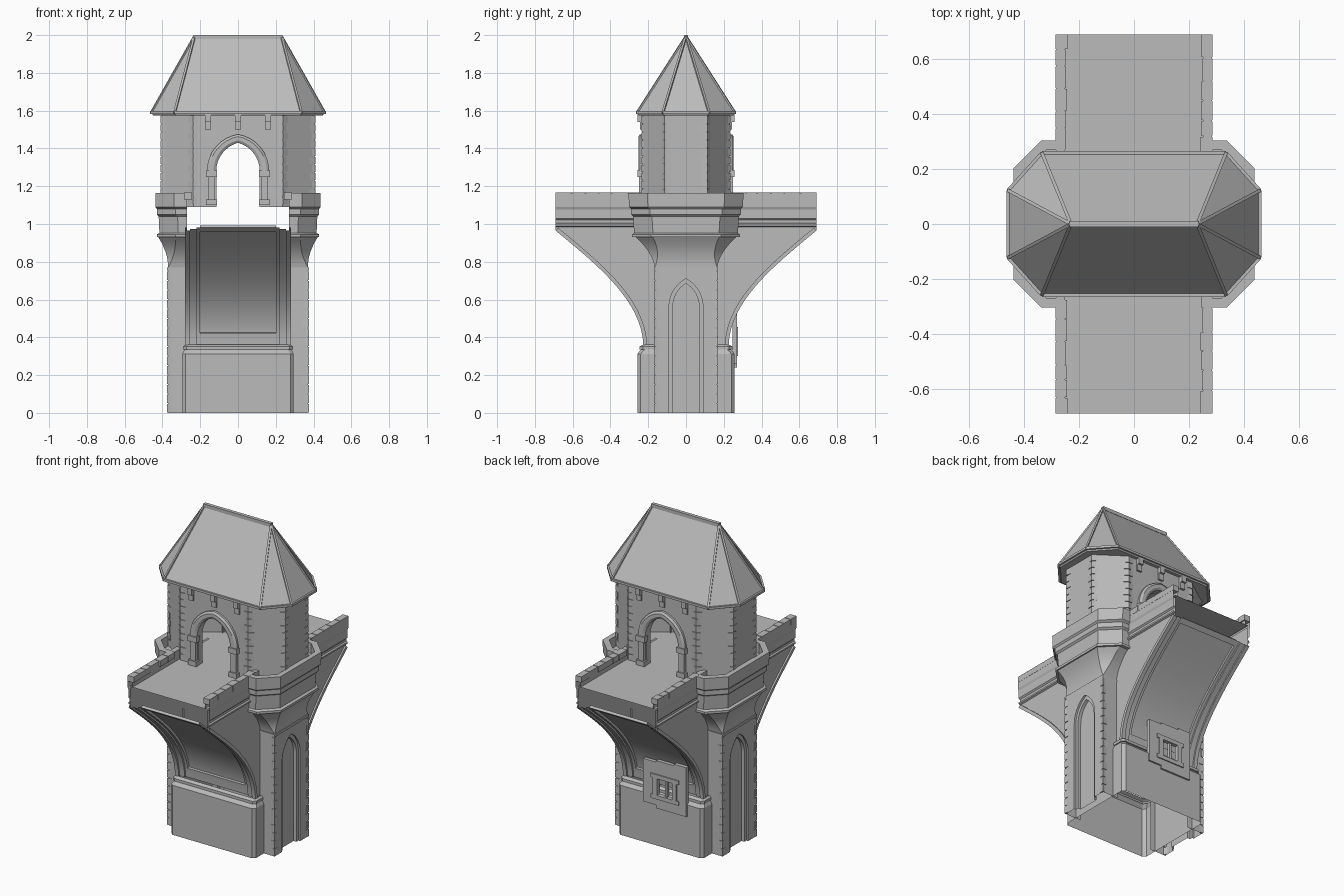
import bpy, bmesh, math, random
from mathutils import Vector
from mathutils.geometry import interpolate_bezier

random.seed(4)
cube = bpy.data.objects.get("Cube")
if cube:
    bpy.data.objects.remove(cube)

stone = bpy.data.materials.new("grey_stone")
stone.use_nodes = True
GREY = (0.5, 0.5, 0.5, 1)
stone.diffuse_color = GREY
stone.node_tree.nodes["Principled BSDF"].inputs["Base Color"].default_value = GREY


def finish(name, bm, smooth=True):
    bmesh.ops.remove_doubles(bm, verts=bm.verts, dist=0.0002)
    bmesh.ops.recalc_face_normals(bm, faces=bm.faces)
    me = bpy.data.meshes.new(name)
    bm.to_mesh(me)
    bm.free()
    me.materials.append(stone)
    ob = bpy.data.objects.new(name, me)
    bpy.context.collection.objects.link(ob)
    if smooth:
        bpy.ops.object.select_all(action="DESELECT")
        ob.select_set(True)
        bpy.context.view_layer.objects.active = ob
        bpy.ops.object.shade_smooth_by_angle(angle=math.radians(30))
    return ob


def add_loft(bm, rings, closed=False, caps=""):
    """Skin a list of equal-length point rings; caps may hold 's' and 'e'."""
    rows = [[bm.verts.new(p) for p in r] for r in rings]
    n = len(rows[0])
    for a, b in zip(rows, rows[1:]):
        for i in range(n if closed else n - 1):
            j = (i + 1) % n
            bm.faces.new((a[i], a[j], b[j], b[i]))
    for key, row in (("s", rows[0]), ("e", rows[-1])):
        if key in caps:
            bm.faces.new(row)


def add_box(bm, x, y, z):
    rings = [[(x[0], y[0], h), (x[1], y[0], h), (x[1], y[1], h), (x[0], y[1], h)] for h in z]
    add_loft(bm, rings, True, "se")


def add_beam(bm, a, b, r):
    a, b = Vector(a), Vector(b)
    d = (b - a).normalized()
    u = d.cross(Vector((0, 0, 1))).normalized() * r
    v = d.cross(u).normalized() * r
    add_loft(bm, [[p + u + v, p - u + v, p - u - v, p + u - v] for p in (a, b)], True, "se")


def arch(w, spring, apex, base):
    """Pointed arch outline as (across, height) points."""
    h = apex - spring
    r = (w * w + h * h) / (2 * w)
    end = math.atan2(h, r - w)
    half = [(w - r + r * math.cos(end * i / 8), spring + r * math.sin(end * i / 8)) for i in range(9)]
    half = [(w, base)] + half
    return [(-a, z) for a, z in half] + half[-2::-1]


def octagon(X, Y, cx, cy, z):
    q = [(cx, -Y), (X, -cy), (X, cy), (cx, Y)]
    return [(x, y, z) for x, y in q + [(-a, -b) for a, b in q]]


def quoins(name, corners, z0, z1, step, sizes):
    """Alternating corner stones; corners are (previous, corner, next) plan points."""
    bm = bmesh.new()
    for p, c, n in corners:
        p, c, n = Vector(p), Vector(c), Vector(n)
        e, f = (p - c).normalized(), (n - c).normalized()
        out = -(e + f).normalized()
        for k in range(int((z1 - z0) / step)):
            a, b = sizes if k % 2 else sizes[::-1]
            a += random.uniform(-.004, .004)
            plan = [c + e * a + out * .003, c + out * .007, c + f * b + out * .003, c - out * .01]
            lo = z0 + k * step + .003
            add_loft(bm, [[(q.x, q.y, h) for q in plan] for h in (lo, lo + step - .005)], True, "se")
    finish(name, bm, False)


# Lower pier with chamfered corners and a moulded top, open underneath
bm = bmesh.new()
rings = []
for z, X, Y in [(0, .295, .258), (.312, .295, .258), (.335, .283, .238), (.335, .29, .246),
                (.352, .29, .246), (.362, .278, .226)]:
    rings.append(octagon(X, Y, X - .018, Y - .018, z))
add_loft(bm, rings, True)
finish("pier_base", bm, False)

# Curved arch undersides, stepped ribs and raised panel borders
curve = interpolate_bezier(Vector((.226, .36)), Vector((.235, .6)), Vector((.48, .79)), Vector((.69, .965)), 25)


def sweep(bm, side, profile, pts, closed=False, caps=""):
    rings = []
    for i, p in enumerate(pts):
        t = (pts[min(i + 1, len(pts) - 1)] - pts[max(i - 1, 0)]).normalized()
        rings.append([(x, side * (p.x - t.y * d), p.y + t.x * d) for x, d in profile])
    add_loft(bm, rings, closed, caps)


half = [(.27, .02), (.28, .02), (.28, 0), (.255, 0), (.255, .01), (.22, .01), (.22, .02), (.2, .02), (.2, .035)]
profile = half + [(-x, d) for x, d in half[::-1]]
for side, label in ((-1, "front"), (1, "back")):
    bm = bmesh.new()
    sweep(bm, side, profile, curve)
    border = [(-.2, .02), (.2, .02), (.2, .036), (-.2, .036)]
    sweep(bm, side, border, [p for p in curve if p.y < .44], True, "se")
    sweep(bm, side, border, [p for p in curve if p.y > .925], True, "se")
    finish(label + "_arch_underside", bm)

# Side walls between the arches and the deck
bm = bmesh.new()
right = [(p.x, p.y) for p in curve]
outline = [(-y, z) for y, z in right[::-1]] + right + [(.69, 1.09), (-.69, 1.09)]
for x in (-.27, .27):
    bm.faces.new([bm.verts.new((x, y, z)) for y, z in outline])
finish("spandrel_walls", bm, False)

# Road deck, a thin sheet with open ends
bm = bmesh.new()
add_loft(bm, [[(x, y, 1.1) for x in (-.27, .27)] for y in (-.69, .69)])
finish("deck", bm, False)

# Bridge parapets with string courses and coping stones
section = [(.27, .985), (.28, .99), (.28, 1), (.272, 1.006), (.272, 1.02), (.28, 1.028), (.28, 1.078),
           (.285, 1.09), (.285, 1.162), (.252, 1.162), (.252, 1.1)]
bm = bmesh.new()
for sx in (-1, 1):
    for sy in (-1, 1):
        add_loft(bm, [[(sx * x, sy * y, z) for x, z in section] for y in (.69, .2)])
        y = .69
        while y > .28:
            e = y - random.uniform(.05, .09)
            add_box(bm, sorted((sx * random.uniform(.242, .25), sx * .286)), sorted((sy * y, sy * (e + .004))), (1.13, 1.166))
            y = e
finish("parapets", bm, False)

# Side buttresses with arched niches, corbels and turret balconies
for s, label in ((1, "left"), (-1, "right")):
    bm = bmesh.new()
    niche = arch(.09, .56, .71, 0)
    face = [(-.165, 0)] + niche + [(.165, 0), (.165, .76), (-.165, .76)]
    bm.faces.new([bm.verts.new((s * .37, y, z)) for y, z in face])
    for y in (-.165, .165):
        add_loft(bm, [[(s * x, y, z) for x in (.26, .37)] for z in (0, .76)])
    inner = arch(.07, .56, .685, 0)
    steps = [(.37, niche), (.358, niche), (.358, inner), (.338, inner)]
    add_loft(bm, [[(s * x, y, z) for y, z in pts] for x, pts in steps], False, "e")
    finish(label + "_buttress", bm)

    bm = bmesh.new()
    levels = [(.755, .375, .17, 0), (.77, .375, .17, 0)]
    for i in range(9):
        t = i / 8
        f = t ** 2
        levels.append((.77 + .16 * t, .37 + .052 * f, .165 + .1 * (.25 * t + .75 * f), .09 * t))
    levels += [(.93, .43, .285, .1), (.945, .43, .285, .1), (.952, .416, .275, .1), (1.04, .42, .28, .1),
               (1.05, .43, .29, .1), (1.08, .43, .29, .1), (1.09, .438, .302, .1), (1.165, .438, .304, .1),
               (1.165, .405, .27, .085), (1.1, .405, .27, .085), (1.1, .28, .1, 0)]
    rings = []
    for z, X, Y, c in levels:
        plan = [(.27, -Y), (X - c, -Y), (X, c - Y), (X, Y - c), (X - c, Y), (.27, Y)]
        rings.append([(s * x, y, z) for x, y in plan])
    add_loft(bm, rings)
    finish(label + "_balcony", bm)

# Gatehouse walls with a pointed doorway through front and back
P = [(.235, -.23), (.405, -.11), (.405, .11), (.235, .23)]
bm = bmesh.new()
for s in (-1, 1):
    add_loft(bm, [[(s * x, y, z) for x, y in P] for z in (1.09, 1.58)])
    door = arch(.115, 1.28, 1.43, 1.09)
    face = [(-.235, 1.09)] + door + [(.235, 1.09), (.235, 1.58), (-.235, 1.58)]
    bm.faces.new([bm.verts.new((x, s * .23, z)) for x, z in face])
    add_loft(bm, [[(x, s * y, z) for x, z in door] for y in (.23, .19)])
finish("gatehouse_walls", bm, False)

# Door surrounds and brackets under the eaves
for s, label in ((-1, "front"), (1, "back")):
    bm = bmesh.new()
    shape = [(.165, 1.475, .228), (.165, 1.475, .243), (.152, 1.463, .252), (.13, 1.443, .252),
             (.115, 1.43, .243), (.115, 1.43, .228)]
    add_loft(bm, [[(x, s * y, z) for x, z in arch(w, 1.28, a, 1.27)] for w, a, y in shape])
    for m in (-1, 1):
        for a, b, lo, hi, d in [(.11, .17, 1.25, 1.285, .258), (.122, .16, 1.13, 1.25, .248), (.112, .17, 1.1, 1.13, .256)]:
            add_box(bm, sorted((m * a, m * b)), sorted((s * .22, s * d)), (lo, hi))
    finish(label + "_door_surround", bm)
    bm = bmesh.new()
    for x in (-.16, 0, .16):
        add_box(bm, (x - .016, x + .016), sorted((s * .22, s * .243)), (1.5, 1.58))
        add_box(bm, (x - .016, x + .016), sorted((s * .22, s * .256)), (1.54, 1.592))
    finish(label + "_eave_brackets", bm, False)

# Corner stones
corners = []
for s in (-1, 1):
    Q = [(-.235, -.23)] + P + [(-.235, .23)]
    Q = [(s * x, y) for x, y in Q]
    corners += [Q[i - 1:i + 2] for i in range(1, 5)]
quoins("gatehouse_quoins", corners, 1.1, 1.575, .043, (.034, .022))
corners = [((s * .27, t * .165), (s * .37, t * .165), (s * .37, 0)) for s in (-1, 1) for t in (-1, 1)]
quoins("buttress_quoins", corners, 0, .755, .05, (.026, .014))

# Hipped roof with ribs on ridge, hips and eaves
bm = bmesh.new()
eave = octagon(.458, .258, .335, .122, 1.59)
ridge = [(math.copysign(.23, x), 0, 1.993) for x, y, z in eave]
add_loft(bm, [octagon(.45, .25, .33, .118, 1.575), eave, ridge], True, "s")
finish("roof", bm, False)
bm = bmesh.new()
for i, p in enumerate(eave):
    add_beam(bm, p, ridge[i], .006)
    add_beam(bm, p, eave[(i + 1) % 8], .007)
add_beam(bm, (-.235, 0, 1.99), (.235, 0, 1.99), .011)
finish("roof_ribs", bm, False)

# Rough masonry patch with a small window low on the back
bm = bmesh.new()
for x, z in [((-.19, -.105), (.24, .55)), ((.02, .11), (.26, .53)), ((-.105, .02), (.24, .32)), ((-.105, .02), (.44, .54))]:
    add_box(bm, x, (.245, .269), z)
for x, z in [((-.125, -.095), (.32, .44)), ((.01, .04), (.32, .44)), ((-.14, .055), (.43, .455)), ((-.14, .055), (.3, .325))]:
    add_box(bm, x, (.25, .276), z)
add_box(bm, (-.055, -.04), (.25, .266), (.32, .44))
finish("back_window", bm, False)
